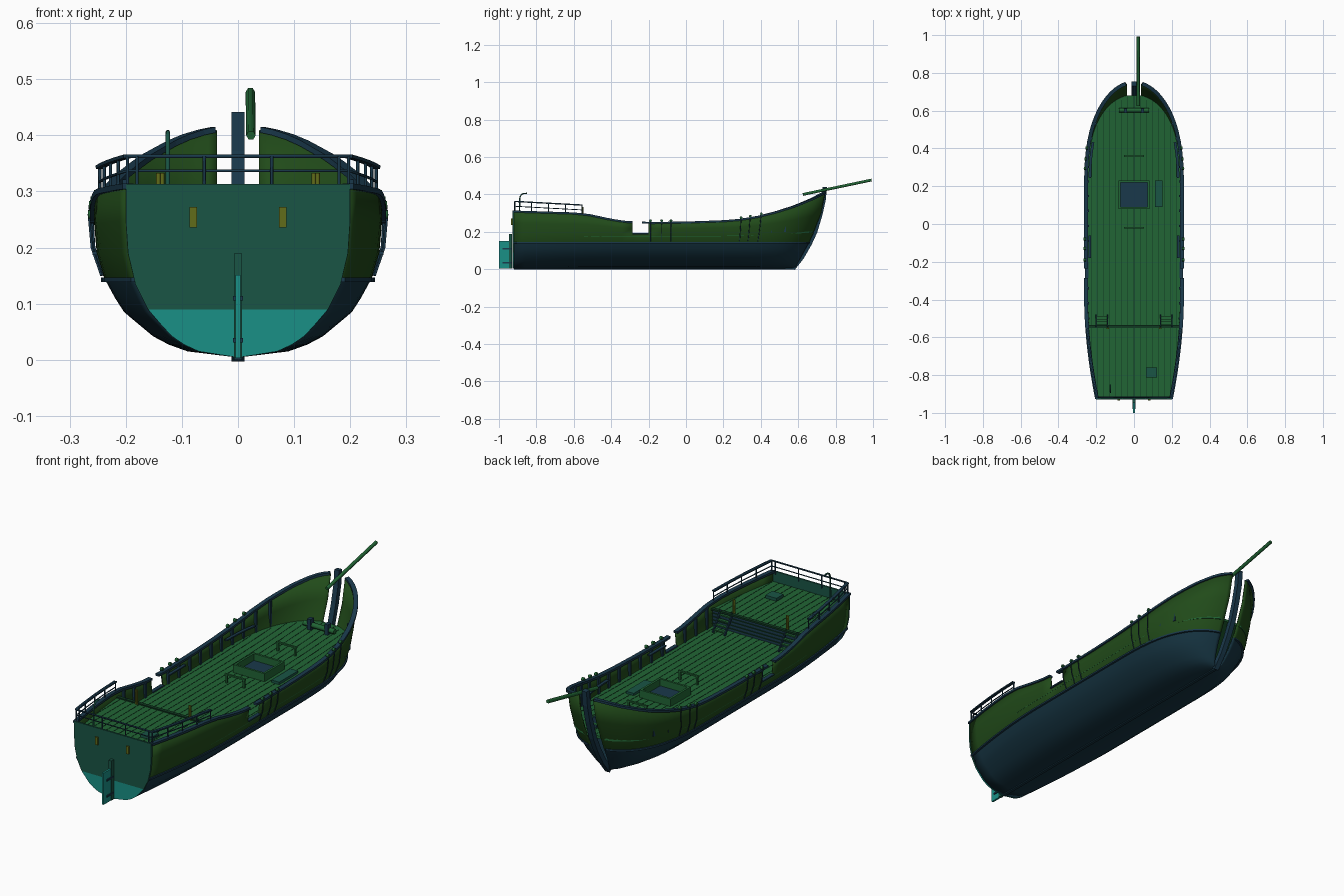
import bpy, bmesh, math
from mathutils import Vector

if "Cube" in bpy.data.objects:
    bpy.data.objects.remove(bpy.data.objects["Cube"])


def mat(name, r, g, b):
    m = bpy.data.materials.new(name)
    m.diffuse_color = (r, g, b, 1)
    m.use_nodes = True
    m.node_tree.nodes["Principled BSDF"].inputs["Base Color"].default_value = m.diffuse_color
    return m


GREEN = mat("hull_green", .015, .07, .01)
BLUE = mat("bottom_blue", .008, .035, .055)
DECK = mat("deck_green", .015, .13, .035)
SEAM = mat("seam_dark", .005, .04, .015)
TRIM = mat("trim_blue", .01, .04, .07)
TRANS = mat("transom_green", .01, .09, .06)
TEAL = mat("transom_teal", .01, .28, .24)
GOLD = mat("window_gold", .12, .15, .01)


def interp(tab, v):
    if v <= tab[0][0]:
        return tab[0][1]
    for (a, p), (b, q) in zip(tab, tab[1:]):
        if v <= b:
            return p + (q - p) * (v - a) / (b - a)
    return tab[-1][1]


# Hull shape: plan width, sheer height, section fullness, bow rake
FULL = [(.004, 0), (.015, .35), (.027, .48), (.042, .59), (.085, .79), (.135, .915), (.19, .98), (.25, 1)]
RAKE = [(0, .165), (.145, .085), (.2, .06), (.3, .022), (.41, 0)]
SHEER = [(-.92, .306), (-.6, .296), (-.52, .288), (-.4, .262), (-.32, .25), (-.2, .245), (0, .247),
         (.2, .254), (.3, .262), (.4, .279), (.5, .305), (.6, .337), (.68, .372), (.745, .408)]


def width(y):
    if y > .2:
        return .257 * math.sqrt(max(0, 1 - ((y - .2) / .55) ** 2.6))
    return .257 - (.057 * ((-y - .4) / .52) ** 1.8 if y < -.4 else 0)


def sheer(y):
    return interp(SHEER, y)


def P(y, z, side=1, out=0):
    k = max(0, y / .745) ** 2
    return Vector((side * (width(y) * interp(FULL, z) + out), y - interp(RAKE, z) * k, z))


def obj(name, bm, m, smooth=False):
    me = bpy.data.meshes.new(name)
    bm.to_mesh(me)
    bm.free()
    o = bpy.data.objects.new(name, me)
    bpy.context.collection.objects.link(o)
    for x in (m if isinstance(m, list) else [m]):
        me.materials.append(x)
    for p in me.polygons:
        p.use_smooth = smooth
    return o


def boxes(name, items, m):
    """items: (centre, size) pairs joined into one object"""
    bm = bmesh.new()
    for c, s in items:
        for v in bmesh.ops.create_cube(bm, size=1)["verts"]:
            v.co = Vector([v.co[i] * s[i] + c[i] for i in range(3)])
    return obj(name, bm, m)


def tubes(name, paths, r, m):
    cu = bpy.data.curves.new(name, "CURVE")
    cu.dimensions, cu.bevel_depth, cu.bevel_resolution, cu.use_fill_caps = "3D", r, 1, True
    for pts in paths:
        sp = cu.splines.new("POLY")
        sp.points.add(len(pts) - 1)
        for p, q in zip(sp.points, pts):
            p.co = (*q, 1)
    o = bpy.data.objects.new(name, cu)
    bpy.context.collection.objects.link(o)
    cu.materials.append(m)
    return o


def ribbons(name, paths, w, h, m):
    """rectangular section swept along each path"""
    bm = bmesh.new()
    for pts in paths:
        rings = []
        for i, p in enumerate(pts):
            t = Vector(pts[min(i + 1, len(pts) - 1)]) - Vector(pts[max(i - 1, 0)])
            n = Vector((t.y, -t.x, 0)).normalized() * w / 2
            u = t.cross(n).normalized() * h / 2
            rings.append([bm.verts.new(Vector(p) + a * n + b * u) for a, b in ((1, 1), (1, -1), (-1, -1), (-1, 1))])
        for a, b in zip(rings, rings[1:]):
            for k in range(4):
                bm.faces.new((a[k], a[(k + 1) % 4], b[(k + 1) % 4], b[k]))
        bm.faces.new(rings[0])
        bm.faces.new(rings[-1])
    bmesh.ops.recalc_face_normals(bm, faces=bm.faces)
    return obj(name, bm, m)


def yrange(a, b, n):
    return [a + (b - a) * i / n for i in range(n + 1)]


# Hull skin with boarding gap in the bulwark
YS = yrange(-.92, -.285, 11) + yrange(-.2, .4, 10) + yrange(.43, .66, 8) + [.68, .7, .715, .73, .74, .745]
ZS = [.004, .015, .027, .042, .062, .085, .11, .145, .19]
bm = bmesh.new()
grid = [[bm.verts.new(P(y, z)) for z in ZS + [(.19 + sheer(y)) / 2, sheer(y)]] for y in YS]
for i in range(len(YS) - 1):
    for j in range(10):
        if j >= 8 and abs(YS[i] + .285) < .001:
            continue
        f = bm.faces.new((grid[i][j], grid[i + 1][j], grid[i + 1][j + 1], grid[i][j + 1]))
        f.material_index = 1 if j < 7 else 0
hull = obj("hull", bm, [GREEN, BLUE], True)
hull.modifiers.new("mirror", "MIRROR").use_clip = True
sol = hull.modifiers.new("thick", "SOLIDIFY")
sol.thickness, sol.offset = .007, -1

# Transom, in an upper and a lower colour
for name, zs, m in (("transom_lower", [.004, .015, .027, .042, .062, .09], TEAL),
                    ("transom_upper", [.09, .11, .135, .19, .25, .313], TRANS)):
    bm = bmesh.new()
    pts = [P(-.92, z) for z in zs] + [P(-.92, z, -1) for z in reversed(zs) if z > .005]
    f = bm.faces.new([bm.verts.new(p) for p in pts])
    r = bmesh.ops.extrude_face_region(bm, geom=[f])
    for v in r["geom"]:
        if isinstance(v, bmesh.types.BMVert):
            v.co.y -= .008
    bmesh.ops.recalc_face_normals(bm, faces=bm.faces)
    obj(name, bm, m)
boxes("stern_windows", [((s * .08, -.931, .254), (.013, .008, .036)) for s in (-1, 1)], GOLD)

# Keel, stem post, rudder
boxes("keel", [((0, -.17, .005), (.014, 1.5, .01))], BLUE)
ribbons("stem_post", [[(0, .572, .004), (0, .62, .065), (0, .66, .135), (0, .69, .2), (0, .717, .29),
                       (0, .735, .37), (0, .742, .44)]], .024, .024, TRIM).name = "stem_post"
boxes("rudder_blade", [((0, -.972, .077), (.009, .056, .148))], TEAL)
boxes("rudder_post", [((0, -.938, .096), (.014, .018, .186))], TRANS)
boxes("rudder_hinges", [((0, -.955, z), (.018, .05, .008)) for z in (.035, .11)], TRIM)
bowsprit = tubes("bowsprit", [[(.023, .625, .4), (.022, .992, .477)]], .0085, DECK)


# Decks with plank seams
def deck_z(y):
    return .187 + .04 * max(0, y) ** 2


def deck(name, ys, zf):
    edge = [P(y, zf(y), 1, -.003) for y in ys]
    bm = bmesh.new()
    rows = [(bm.verts.new((-p.x, p.y, p.z)), bm.verts.new(p)) for p in edge]
    for a, b in zip(rows, rows[1:]):
        bm.faces.new((a[0], a[1], b[1], b[0]))
    o = obj(name, bm, DECK)
    md = o.modifiers.new("thick", "SOLIDIFY")
    md.thickness, md.offset = .012, -1
    seams = []
    for k in range(-7, 8):
        line = [(k * .032, p.y, p.z) for p in edge if p.x > abs(k * .032) + .004]
        if len(line) > 1:
            seams.append(line)
    ribbons(name + "_seams", seams, .003, .002, SEAM)


deck("main_deck", yrange(-.545, .5, 16) + yrange(.53, .735, 8), deck_z)
deck("quarter_deck", yrange(-.918, -.545, 8), lambda y: .265)
boxes("quarter_bulkhead", [((0, -.545, .223), (.485, .008, .078))], TRIM)
boxes("bulkhead_battens", [((0, -.54, .2 + i * .016), (.48, .006, .003)) for i in range(4)] +
      [((0, -.542, .266), (.49, .016, .008))], SEAM)

# Cap rails on the sheer and wale along the side
SIDES = (-1, 1)
fore = yrange(-.235, .5, 14) + [.54, .58, .62, .65, .68, .7, .72, .735, .743]
up = Vector((0, 0, .003))
ribbons("cap_rail", [[P(y, sheer(y), s, -.003) + up for y in ys] for s in SIDES
                     for ys in (yrange(-.925, -.285, 14), fore)], .02, .01, TRIM)
ribbons("wale", [[P(y, .143, s, .002) for y in yrange(-.925, .5, 20) + fore[-9:]] for s in SIDES], .01, .008, TRIM)
boxes("gap_sill", [((s * .25, -.243, .19), (.018, .085, .006)) for s in SIDES], TRIM)

# Bulwark timbers inside
ribs = []
for s in SIDES:
    for y in [-.5, -.42, -.34] + yrange(-.17, .55, 9):
        h = sheer(y) - deck_z(y)
        p = P(y, deck_z(y) + h / 2, s, -.011)
        ribs.append((p, (.01, .012, h)))
boxes("bulwark_timbers", ribs, TRIM)

# Stern railing
ry = yrange(-.915, -.555, 4)
rail_z = lambda y: interp([(-.92, .363), (-.55, .343)], y)
for name, dz, r in (("stern_top_rail", 0, .004), ("stern_mid_rail", -.026, .0025)):
    loop = [P(y, rail_z(y) + dz, -1, -.004) for y in reversed(ry)] + [P(y, rail_z(y) + dz, 1, -.004) for y in ry]
    tubes(name, [loop], r, TRIM)
ribbons("rail_side_cap", [[P(y, rail_z(y), s, -.004) for y in ry] for s in SIDES], .014, .006, TRIM)
posts = [[P(y, sheer(y), s, -.004), P(y, rail_z(y), s, -.004)] for s in SIDES for y in ry]
posts += [[(x, -.918, .3), (x, -.918, .362)] for x in (-.18, -.06, .06, .18)]
tubes("rail_posts", posts, .003, TRIM)

# Shroud chain plates and deadeyes
plates, eyes = [], []
for s in SIDES:
    for y in (-.19, -.13, -.08, .3, .35, .41):
        top = sheer(y) + .014
        plates.append([P(y, .15, s, .004), P(y, .2, s, .008), P(y, top, s, .009)])
        q = P(y, top, s, .004)
        eyes.append([q - Vector((s * .006, 0, 0)), q + Vector((s * .006, 0, 0))])
tubes("chain_plates", plates, .0022, TRIM)
tubes("deadeyes", eyes, .008, DECK)

# Ladders to the quarter deck
steps = []
for s in SIDES:
    for i in range(4):
        steps.append(((s * .17, -.495 - i * .014, .2 + i * .018), (.055, .014, .006)))
boxes("ladder_steps", steps, DECK)
ribbons("ladder_sides", [[(s * .17 + d, -.485, .188), (s * .17 + d, -.545, .27)] for s in SIDES for d in (-.03, .03)],
        .005, .012, TRIM)
tubes("ladder_posts", [[(s * x, -.552, .26), (s * x, -.552, .333)] for s in SIDES for x in (.135, .142)], .004, GOLD)

# Main hatch: open coaming, sunk floor, cover laid beside it
z = .205
boxes("hatch_coaming", [((s * .076, .155, z), (.01, .15, .04)) for s in SIDES] +
      [((0, .155 + s * .07, z), (.152, .01, .04)) for s in SIDES], DECK)
boxes("hatch_floor", [((0, .155, .19), (.145, .135, .006))], TRIM)
boxes("hatch_cover", [((.13, .16, .194), (.04, .14, .012))], TRANS)
boxes("aft_hatch", [((.093, -.787, .272), (.058, .052, .014))], TRANS)

# Pin frames by the masts, windlass at the bow
frame = []
for y in (.36, -.02):
    d = deck_z(y)
    frame += [((s * .045, y, d + .02), (.008, .008, .04)) for s in SIDES] + [((0, y, d + .04), (.105, .009, .007))]
boxes("pin_frames", frame, DECK)
boxes("windlass_bitts", [((s * .045, .6, .225), (.018, .025, .055)) for s in SIDES], TRIM)
tubes("windlass_barrel", [[(-.08, .603, .222), (.08, .603, .222)]], .012, DECK)

# Bent stove pipe on the quarter deck
tubes("stern_pipe", [[(-.125, -.892, .26), (-.125, -.888, .385), (-.125, -.88, .4), (-.125, -.868, .405),
                      (-.125, -.85, .406)]], .004, TRANS)

# Pin rails along the inner bulwark
ribbons("pin_rails", [[P(y, .235, s, -.022) for y in ys] for s in SIDES
                      for ys in (yrange(-.18, -.06, 3), yrange(.25, .45, 4))], .014, .006, TRIM)
